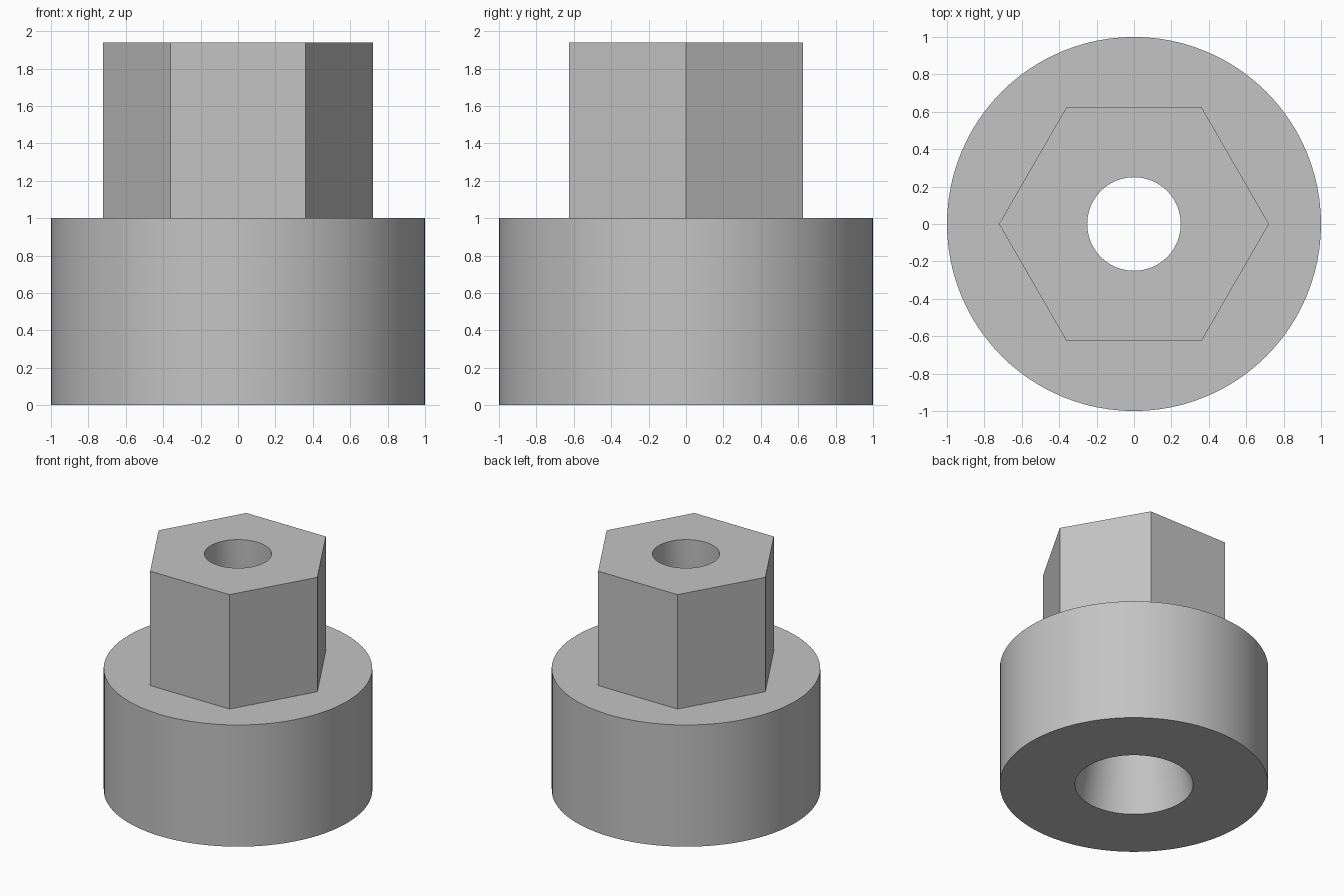
import bpy
import bmesh
import math

SEGMENTS = 96  # multiple of six, so hexagon corners land on the rings

cube = bpy.data.objects.get("Cube")
if cube:
    bpy.data.objects.remove(cube, do_unlink=True)

grey = bpy.data.materials.new("plain grey")
grey.use_nodes = True
grey.diffuse_color = (0.55, 0.55, 0.55, 1)
grey.node_tree.nodes["Principled BSDF"].inputs["Base Color"].default_value = grey.diffuse_color


def circle(radius):
    return lambda a: radius


def hexagon(apothem):
    sixth = math.pi / 3
    return lambda a: apothem / math.cos(a % sixth - sixth / 2)


def loft_loop(name, sections):
    """Join a closed loop of rings, each a radius function and a height."""
    bm = bmesh.new()
    angles = [math.tau * i / SEGMENTS for i in range(SEGMENTS)]
    rings = [[bm.verts.new((r(a) * math.cos(a), r(a) * math.sin(a), z)) for a in angles]
             for r, z in sections]
    for low, high in zip(rings, rings[1:] + rings[:1]):
        for i in range(SEGMENTS):
            j = (i + 1) % SEGMENTS
            bm.faces.new((low[i], low[j], high[j], high[i]))
    bmesh.ops.recalc_face_normals(bm, faces=bm.faces)
    mesh = bpy.data.meshes.new(name)
    bm.to_mesh(mesh)
    bm.free()
    mesh.materials.append(grey)
    obj = bpy.data.objects.new(name, mesh)
    bpy.context.collection.objects.link(obj)
    bpy.ops.object.select_all(action='DESELECT')
    obj.select_set(True)
    bpy.context.view_layer.objects.active = obj
    bpy.ops.object.shade_smooth_by_angle(angle=math.radians(20))
    return obj


# Round base and hexagonal head in one solid, with a bore that flares to the bottom
loft_loop("hex_headed_bushing", [
    (circle(0.44), 0),
    (circle(1.0), 0),
    (circle(1.0), 1.0),
    (hexagon(0.625), 1.0),
    (hexagon(0.625), 1.94),
    (circle(0.25), 1.94),
    (circle(0.25), 1.0),
])
